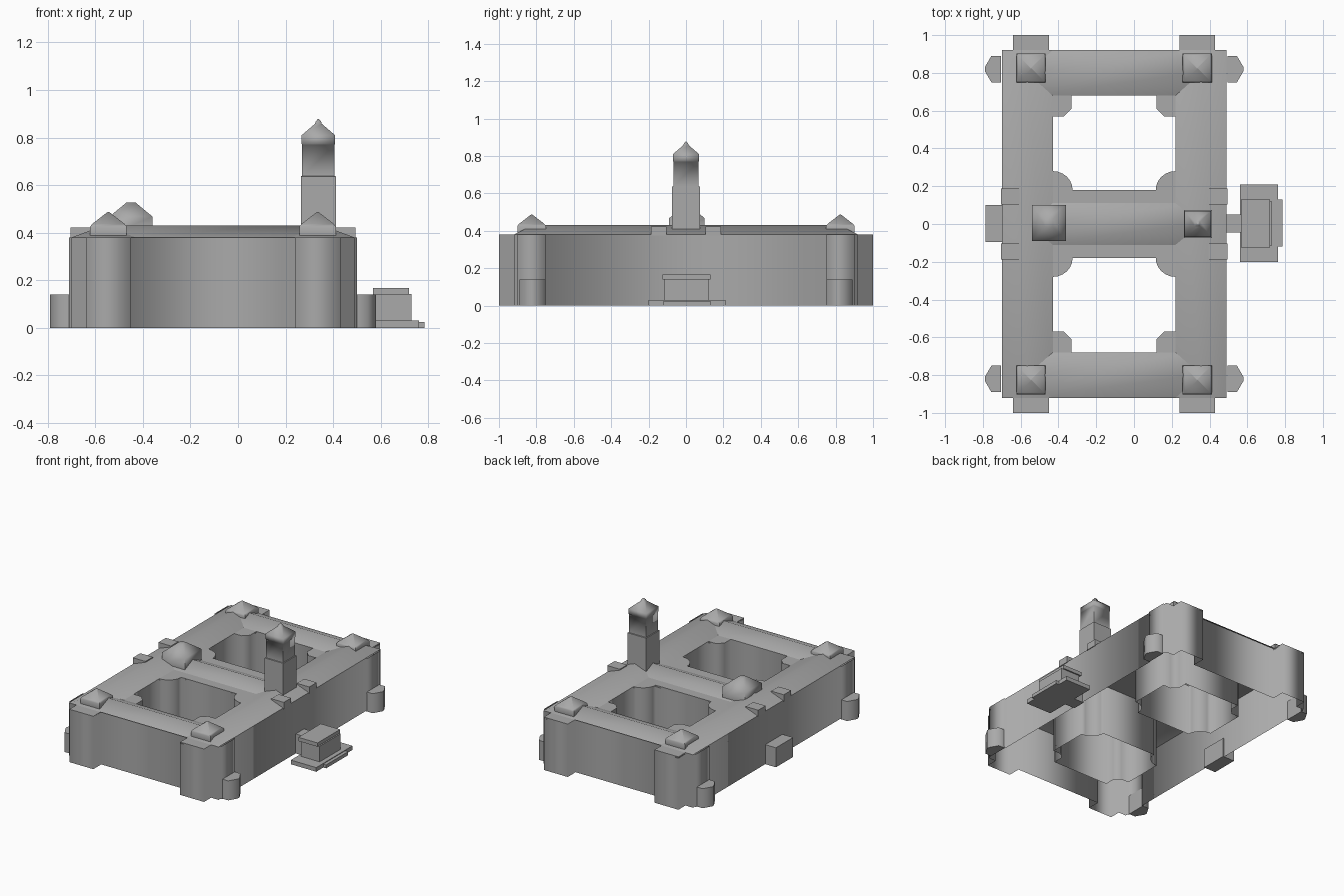
import bpy, bmesh, math

if "Cube" in bpy.data.objects:
    bpy.data.objects.remove(bpy.data.objects["Cube"])

CX = -0.105      # centre line of the building block
H = 0.38         # wall height
RIDGE = 0.43

stone = bpy.data.materials.new("grey_stone")
stone.diffuse_color = (0.40, 0.40, 0.40, 1)
stone.use_nodes = True
stone.node_tree.nodes["Principled BSDF"].inputs["Base Color"].default_value = stone.diffuse_color


def finish(name, bm, angle=65):
    bmesh.ops.remove_doubles(bm, verts=bm.verts, dist=1e-5)
    bmesh.ops.recalc_face_normals(bm, faces=bm.faces)
    me = bpy.data.meshes.new(name)
    bm.to_mesh(me)
    bm.free()
    me.materials.append(stone)
    ob = bpy.data.objects.new(name, me)
    bpy.context.collection.objects.link(ob)
    bpy.context.view_layer.objects.active = ob
    bpy.ops.object.select_all(action='DESELECT')
    ob.select_set(True)
    bpy.ops.object.shade_smooth_by_angle(angle=math.radians(angle))
    return ob


def prism(name, pts, z0, z1, top=True, bottom=False, inward=False, angle=65):
    """Extruded outline, with optional end caps."""
    bm = bmesh.new()
    lo = [bm.verts.new((x, y, z0)) for x, y in pts]
    hi = [bm.verts.new((x, y, z1)) for x, y in pts]
    n = len(pts)
    for i in range(n):
        j = (i + 1) % n
        bm.faces.new((lo[i], lo[j], hi[j], hi[i]))
    if top:
        bm.faces.new(hi)
    if bottom:
        bm.faces.new(lo[::-1])
    ob = finish(name, bm, angle)
    if inward:
        ob.data.flip_normals()
    return ob


def box(name, x0, x1, y0, y1, z0, z1, bottom=True):
    return prism(name, [(x0, y0), (x1, y0), (x1, y1), (x0, y1)], z0, z1, True, bottom)


def stack(name, cx, cy, levels):
    """Square rings (half x, half y, z) joined upward into a turret."""
    bm = bmesh.new()
    rings = []
    for hx, hy, z in levels:
        rings.append([bm.verts.new((cx + sx * hx, cy + sy * hy, z))
                      for sx, sy in ((-1, -1), (1, -1), (1, 1), (-1, 1))])
    for a, b in zip(rings, rings[1:]):
        for i in range(4):
            j = (i + 1) % 4
            bm.faces.new((a[i], a[j], b[j], b[i]))
    bm.faces.new(rings[-1])
    return finish(name, bm)


def roof(name, x0, x1, y0, y1, along_y, hip):
    """Low roof with its ridge along the long side and sloped ends."""
    bm = bmesh.new()
    a, b, c, d = [bm.verts.new((x, y, H)) for x, y in ((x0, y0), (x1, y0), (x1, y1), (x0, y1))]
    mx, my = (x0 + x1) / 2, (y0 + y1) / 2
    if along_y:
        p, q = bm.verts.new((mx, y0 + hip, RIDGE)), bm.verts.new((mx, y1 - hip, RIDGE))
        faces = ((a, b, p), (b, c, q, p), (c, d, q), (d, a, p, q))
    else:
        p, q = bm.verts.new((x0 + hip, my, RIDGE)), bm.verts.new((x1 - hip, my, RIDGE))
        faces = ((a, b, q, p), (b, c, q), (c, d, p, q), (d, a, p))
    for f in faces:
        bm.faces.new(f)
    return finish(name, bm, 180)


# Outer wall with corner bays, mirrored from one quarter, softly shaded
q = [(0.345, 0.91), (0.345, 1.0), (0.535, 1.0), (0.535, 0.92), (0.595, 0.92),
     (0.595, 0.90), (0.605, 0.90), (0.605, 0.75), (0.595, 0.75)]
half = q + [(x, -y) for x, y in reversed(q)]
outline = half + [(-x, y) for x, y in reversed(half)]
prism("outer_wall", [(x + CX, y) for x, y in outline], 0, H, top=False, angle=180)

# Courtyard walls with chamfered and rounded corner stairs
for s in (-1, 1):
    arc = [(0.325 - 0.105 * math.sin(t * math.pi / 12),
            0.18 + 0.10 * math.cos(t * math.pi / 12)) for t in range(7)]
    block = [(0.225, 0.68), (0.225, 0.61), (0.265, 0.57), (0.325, 0.57)]
    side = block + arc
    loop = side + [(-x, y) for x, y in reversed(side)]
    prism("courtyard_wall", [(x + CX, s * y) for x, y in loop], 0, H,
          top=False, inward=True, angle=180)
    for m in (-1, 1):
        prism("courtyard_corner_top", [(CX + m * x, s * y) for x, y in block + [(0.325, 0.68)]],
              H - 0.01, H, True, True)
        prism("courtyard_round_top", [(CX + m * x, s * y) for x, y in arc + [(0.325, 0.18)]],
              H - 0.01, H, True, True)

# Roofs of the wings and the middle range
for m in (-1, 1):
    roof("side_wing_roof", CX + m * 0.46 - 0.135, CX + m * 0.46 + 0.135, -0.92, 0.92, True, 0.1)
for s in (-1, 1):
    roof("end_wing_roof", CX - 0.46, CX + 0.46, s * 0.80 - 0.12, s * 0.80 + 0.12, False, 0.02)
box("middle_deck", CX - 0.33, CX + 0.33, -0.18, 0.18, H - 0.01, H)
roof("middle_roof", CX - 0.46, CX + 0.46, -0.11, 0.11, False, 0.02)

for m in (-1, 1):
    for s in (-1, 1):
        # Corner bay deck
        bx = CX + m * 0.44
        box("corner_bay_top", bx - 0.095, bx + 0.095, s * 0.95 - 0.05, s * 0.95 + 0.05, H - 0.01, H)
        # Corner pyramid cap
        stack("corner_cap", bx, s * 0.825,
              [(0.075, 0.075, 0.38), (0.077, 0.077, 0.39), (0.077, 0.077, 0.425),
               (0.068, 0.068, 0.437), (0.002, 0.002, 0.488)])
        # Low pointed turret against the side wall
        pts = [(0.60, -0.07), (0.65, -0.07), (0.685, -0.01), (0.685, 0.01), (0.65, 0.07), (0.60, 0.07)]
        prism("corner_turret", [(CX + m * x, s * 0.82 + y) for x, y in pts], 0, 0.14, True, True)
        # Small parapet blocks beside the entrance axis
        px = CX + m * 0.55
        box("parapet_block", px - 0.05, px + 0.05, s * 0.145 - 0.042, s * 0.145 + 0.042, 0.375, 0.422)

# Main tower
TX = 0.338
stack("tower", TX, 0, [(0.074, 0.075, 0.37), (0.074, 0.075, 0.637), (0.068, 0.068, 0.638),
                       (0.068, 0.068, 0.77), (0.07, 0.07, 0.772), (0.07, 0.07, 0.81),
                       (0.014, 0.014, 0.858), (0.011, 0.011, 0.868), (0.002, 0.002, 0.878)])

# Squat lantern at the other end of the middle range
stack("roof_lantern", -0.45, 0.005, [(0.09, 0.095, 0.39), (0.09, 0.095, 0.468),
                                     (0.02, 0.02, 0.526)])

# Porch on the left side
box("left_porch", -0.785, -0.69, -0.095, 0.10, 0, 0.14)

# Entrance pavilion on the right side
box("entrance_link", 0.48, 0.59, -0.045, 0.05, 0, 0.14)
box("pavilion_body", 0.58, 0.73, -0.115, 0.12, 0.02, 0.142)
box("pavilion_cap", 0.567, 0.72, -0.125, 0.13, 0.14, 0.167)
box("pavilion_terrace", 0.56, 0.762, -0.20, 0.21, 0, 0.03)
box("pavilion_step", 0.75, 0.785, -0.12, 0.13, 0, 0.025)
